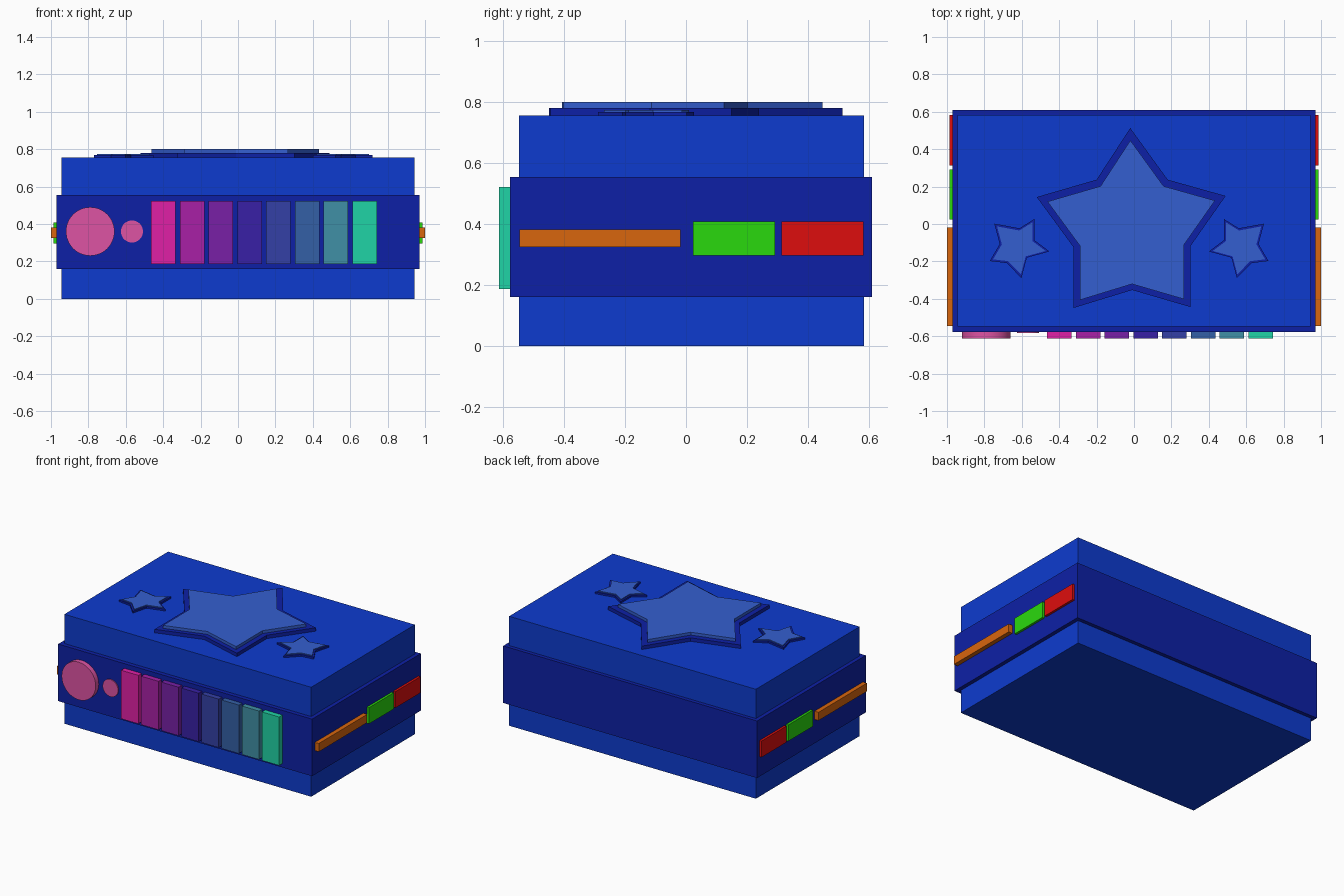
import bpy, bmesh
from math import pi

if "Cube" in bpy.data.objects:
    bpy.data.objects.remove(bpy.data.objects["Cube"])


def material(name, hexcode):
    srgb = [int(hexcode[i:i + 2], 16) / 255 for i in (0, 2, 4)]
    lin = [c / 12.92 if c <= 0.04045 else ((c + 0.055) / 1.055) ** 2.4 for c in srgb]
    m = bpy.data.materials.new(name)
    m.diffuse_color = (*lin, 1)
    m.use_nodes = True
    m.node_tree.nodes["Principled BSDF"].inputs["Base Color"].default_value = m.diffuse_color
    return m


BLUE = material("blue", "0d3bcf")
NAVY = material("navy", "0d20a6")
PALE = material("pale_blue", "345fd0")
PINK = material("pink", "de54a4")
ORANGE = material("orange", "d9660d")
GREEN = material("green", "2ad90d")
RED = material("red", "de0d0d")


def box(name, x, y, z, mat):
    """Box given as (min, max) ranges on each axis."""
    bpy.ops.mesh.primitive_cube_add(size=1, location=[sum(r) / 2 for r in (x, y, z)])
    ob = bpy.context.object
    ob.name = name
    ob.scale = [r[1] - r[0] for r in (x, y, z)]
    bpy.ops.object.transform_apply(location=False, rotation=False, scale=True)
    ob.data.materials.append(mat)
    return ob


def disc(name, x, z, r, y_front, mat):
    y_back = -0.56
    bpy.ops.mesh.primitive_cylinder_add(vertices=48, radius=r, depth=y_back - y_front,
                                        location=(x, (y_front + y_back) / 2, z),
                                        rotation=(pi / 2, 0, 0))
    ob = bpy.context.object
    ob.name = name
    ob.data.materials.append(mat)
    bpy.ops.object.shade_smooth_by_angle()


def plate(name, outline, z0, z1, mat):
    """Flat outline extruded from z0 to z1."""
    bm = bmesh.new()
    face = bm.faces.new([bm.verts.new((x, y, z0)) for x, y in outline])
    ext = bmesh.ops.extrude_face_region(bm, geom=[face])
    top = [v for v in ext["geom"] if isinstance(v, bmesh.types.BMVert)]
    bmesh.ops.translate(bm, verts=top, vec=(0, 0, z1 - z0))
    bmesh.ops.recalc_face_normals(bm, faces=bm.faces)
    me = bpy.data.meshes.new(name)
    bm.to_mesh(me)
    bm.free()
    me.materials.append(mat)
    bpy.context.collection.objects.link(bpy.data.objects.new(name, me))


def star(name, outline, centre, inset, z_rim, z_face):
    """Dark rim plate with a smaller pale plate on top."""
    cx, cy = centre
    inner = [(cx + (x - cx) * inset, cy + (y - cy) * inset) for x, y in outline]
    plate(name + "_rim", outline, 0.75, z_rim, NAVY)
    plate(name + "_face", inner, z_rim - 0.005, z_face, PALE)


# Body and surrounding band
box("body", (-0.943, 0.943), (-0.548, 0.584), (0, 0.756), BLUE)
box("band", (-0.97, 0.97), (-0.577, 0.61), (0.16, 0.554), NAVY)

# Front knobs
disc("large_knob", -0.79, 0.36, 0.13, -0.611, PINK)
disc("small_knob", -0.567, 0.36, 0.059, -0.584, PINK)

# Front row of coloured keys
key_colours = ["e020a6", "a820a6", "7820a6", "3820a6", "3440a6", "3460a6", "4090a6", "20d4a6"]
for i, c in enumerate(key_colours):
    x = -0.464 + i * 0.1537
    box(f"key_{i + 1}", (x, x + 0.131), (-0.613, -0.56), (0.187, 0.522), material(f"key_{i + 1}", c))

# Side strips, same on left and right
for side, s in (("left", -1), ("right", 1)):
    for part, x_out, y, z, mat in (
            ("bar", 1.0, (-0.546, -0.018), (0.325, 0.382), ORANGE),
            ("green_block", 0.986, (0.023, 0.292), (0.297, 0.409), GREEN),
            ("red_block", 0.986, (0.313, 0.582), (0.297, 0.409), RED)):
        box(f"{side}_{part}", sorted((s * 0.95, s * x_out)), y, z, mat)

# Stars on the top
big = [(-0.02, 0.513), (0.18, 0.237), (0.49, 0.15), (0.302, -0.118), (0.302, -0.444),
       (-0.01, -0.353), (-0.324, -0.449), (-0.324, -0.123), (-0.52, 0.144), (-0.2, 0.237)]
star("big_star", big, (-0.014, -0.07), 0.887, 0.78, 0.80)

small = [(0.48, 0.027), (0.56, -0.023), (0.695, 0.002), (0.666, -0.107), (0.719, -0.198),
         (0.628, -0.209), (0.55, -0.289), (0.521, -0.18), (0.4, -0.147), (0.48, -0.087)]
star("right_star", small, (0.572, -0.122), 0.88, 0.768, 0.774)
mirrored = [(-0.052 - x, y) for x, y in small]
star("left_star", mirrored, (-0.624, -0.122), 0.88, 0.768, 0.774)
